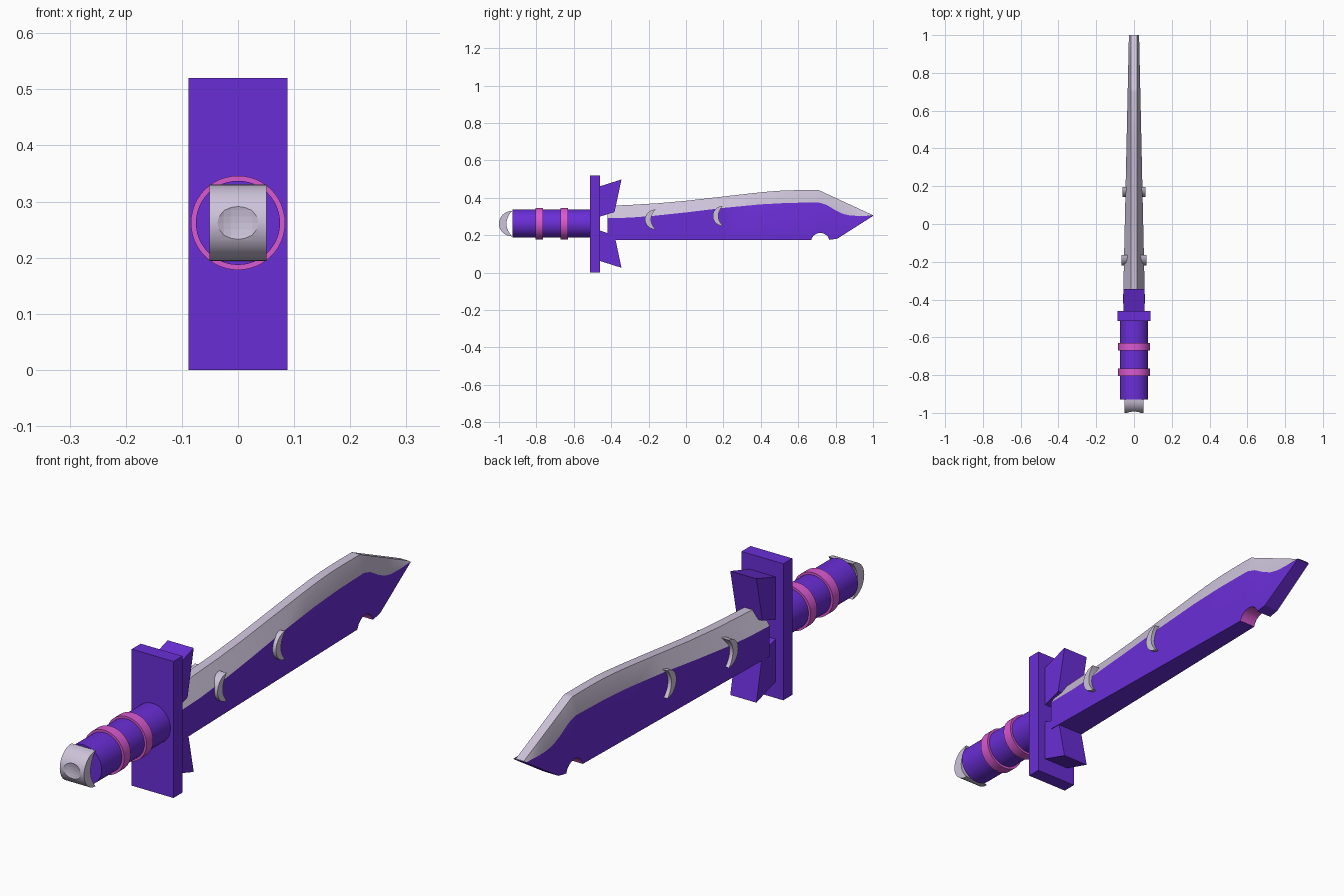
import bpy, bmesh, math
from mathutils import Matrix

if "Cube" in bpy.data.objects:
    bpy.data.objects.remove(bpy.data.objects["Cube"])

ZC = 0.262  # height of the grip axis


def material(name, rgb):
    m = bpy.data.materials.new(name)
    m.diffuse_color = (*rgb, 1)
    m.use_nodes = True
    m.node_tree.nodes["Principled BSDF"].inputs["Base Color"].default_value = m.diffuse_color
    return m


PURPLE = material("purple", (0.144, 0.027, 0.672))
SILVER = material("pale_silver", (0.61, 0.545, 0.70))
PINK = material("pink", (0.70, 0.10, 0.64))


def finish(bm, name, mats, smooth=None):
    bmesh.ops.recalc_face_normals(bm, faces=bm.faces[:])
    me = bpy.data.meshes.new(name)
    bm.to_mesh(me)
    bm.free()
    for m in mats:
        me.materials.append(m)
    ob = bpy.data.objects.new(name, me)
    bpy.context.collection.objects.link(ob)
    if smooth:
        bpy.ops.object.select_all(action='DESELECT')
        ob.select_set(True)
        bpy.context.view_layer.objects.active = ob
        bpy.ops.object.shade_smooth_by_angle(angle=math.radians(smooth))
    return ob


def extrude_profile(name, pts, half, mat, smooth=None):
    """Side (y, z) profile extruded along x from -half to half."""
    bm = bmesh.new()
    a = [bm.verts.new((-half, y, z)) for y, z in pts]
    b = [bm.verts.new((half, y, z)) for y, z in pts]
    bm.faces.new(a)
    bm.faces.new(b[::-1])
    n = len(pts)
    for i in range(n):
        j = (i + 1) % n
        bm.faces.new((a[i], a[j], b[j], b[i]))
    return finish(bm, name, [mat], smooth)


def rod(name, y0, y1, r, mat):
    bm = bmesh.new()
    bmesh.ops.create_cone(bm, cap_ends=True, segments=48, radius1=r, radius2=r, depth=y1 - y0,
                          matrix=Matrix.Translation((0, (y0 + y1) / 2, ZC)) @ Matrix.Rotation(math.pi / 2, 4, 'X'))
    return finish(bm, name, [mat], 30)


def crescent(name, ytip, zc, hz, outer, inner, half):
    """Crescent bulging toward -y, extruded across x."""
    n = 20
    angles = [-math.pi / 2 + math.pi * i / n for i in range(n + 1)]
    pts = [(ytip - outer * math.cos(t), zc + hz * math.sin(t)) for t in angles]
    pts += [(ytip - inner * math.cos(t) ** 2, zc + hz * math.sin(t)) for t in angles[-2:0:-1]]
    return extrude_profile(name, pts, half, SILVER, 30)


def lerp(table, y):
    for (y0, z0), (y1, z1) in zip(table, table[1:]):
        if y <= y1:
            return z0 + (z1 - z0) * (y - y0) / (y1 - y0)
    return table[-1][1]


# grip with two bands
rod("grip", -0.928, -0.50, 0.075, PURPLE)
for i, y in enumerate((-0.785, -0.65)):
    rod(f"grip_band_{i + 1}", y - 0.02, y + 0.02, 0.084, PINK)

# cross guard and its two prongs, mirrored about the grip axis
extrude_profile("guard", [(-0.514, 0), (-0.46, 0), (-0.46, 0.52), (-0.514, 0.52)], 0.088, PURPLE)
prong = [(-0.465, 0.46), (-0.345, 0.498), (-0.382, 0.324), (-0.465, 0.298)]
for name, s in (("upper_prong", 1), ("lower_prong", -1)):
    extrude_profile(name, [(y, ZC + s * (z - ZC)) for y, z in prong], 0.055, PURPLE)

# blade: lofted sections with a ground upper edge and a round notch below
TOP = [(-0.42, 0.357), (-0.3, 0.362), (-0.15, 0.371), (0, 0.384), (0.2, 0.407), (0.35, 0.424),
       (0.45, 0.434), (0.52, 0.439), (0.60, 0.441), (0.71, 0.441), (1.0, 0.307)]
GRIND = [(-0.42, 0.291), (-0.3, 0.294), (-0.17, 0.304), (0, 0.322), (0.2, 0.346), (0.4, 0.365),
         (0.55, 0.373), (0.71, 0.375), (0.75, 0.363), (0.80, 0.333), (0.84, 0.314), (0.88, 0.305),
         (0.93, 0.303), (1.0, 0.305)]
BOTTOM = [(-0.42, 0.175), (0.766, 0.175), (0.81, 0.182), (1.0, 0.303)]
NY, NZ, NR = 0.718, 0.162, 0.05
a0 = math.asin((0.175 - NZ) / NR)
notch = {}
for i in range(15):
    a = math.pi - a0 - (math.pi - 2 * a0) * i / 14
    notch[round(NY + NR * math.cos(a), 5)] = NZ + NR * math.sin(a)
stations = sorted({y for t in (TOP, GRIND, BOTTOM) for y, _ in t if abs(y - NY) > NR} | set(notch))

bm = bmesh.new()
rings = []
for y in stations:
    w = 0.058 + (0.027 - 0.058) * (y + 0.42) / 1.42
    zb, zg, zt = notch.get(y, lerp(BOTTOM, y)), lerp(GRIND, y), lerp(TOP, y)
    rings.append([bm.verts.new((x, y, z)) for x, z in
                  ((-w, zb), (w, zb), (w, zg), (0.017, zt), (-0.017, zt), (-w, zg))])
for ya, yb, ra, rb in zip(stations, stations[1:], rings, rings[1:]):
    for k in range(6):
        m = (k + 1) % 6
        f = bm.faces.new((ra[k], ra[m], rb[m], rb[k]))
        if k in (2, 3, 4):
            f.material_index = 1
        elif k == 0 and ya in notch and yb in notch:
            f.material_index = 2
# end caps, split at the grind line
for r in (rings[0], rings[-1]):
    bm.faces.new((r[0], r[1], r[2], r[5]))
    bm.faces.new((r[5], r[2], r[3], r[4])).material_index = 1
finish(bm, "blade", [PURPLE, SILVER, PINK], 22)

# crescents through the blade
crescent("blade_crescent_rear", -0.163, 0.284, 0.053, 0.056, 0.024, 0.067)
crescent("blade_crescent_front", 0.197, 0.303, 0.053, 0.054, 0.024, 0.06)

# pommel crescent with a shallow round dent
pommel = crescent("pommel", -0.93, ZC, 0.068, 0.07, 0.03, 0.051)
bm = bmesh.new()
bmesh.ops.create_uvsphere(bm, u_segments=32, v_segments=24, radius=0.067,
                          matrix=Matrix.Translation((0, -1.056, ZC)) @ Matrix.Diagonal((1, 1, 1.3, 1)))
cutter = finish(bm, "dent_cutter", [SILVER])
cutter.hide_render = True
cutter.hide_viewport = True
mod = pommel.modifiers.new("dent", 'BOOLEAN')
mod.operation = 'DIFFERENCE'
mod.object = cutter
